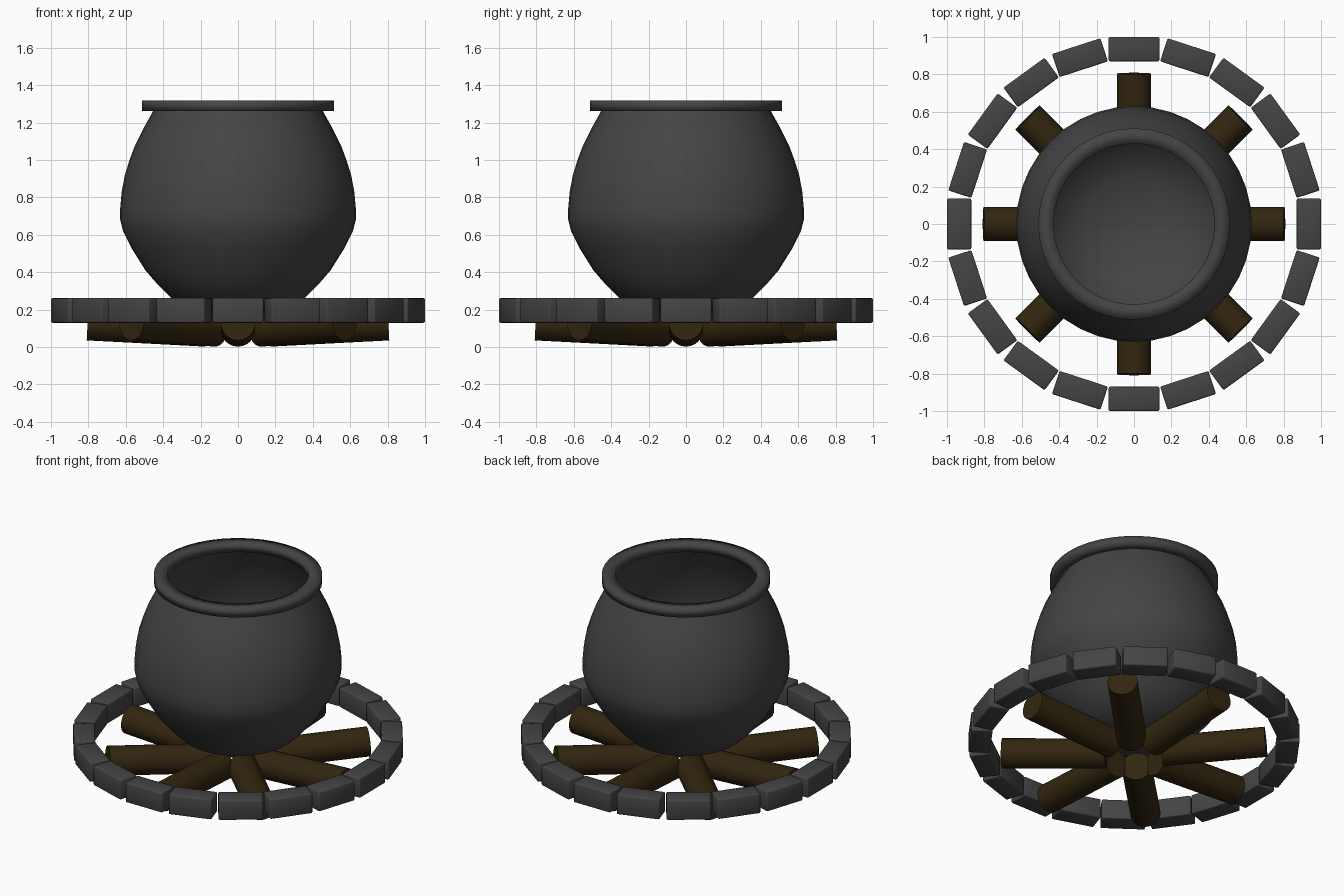
import bpy, bmesh, math
from mathutils import Matrix, Vector

if "Cube" in bpy.data.objects:
    bpy.data.objects.remove(bpy.data.objects["Cube"])


def material(name, rgb):
    m = bpy.data.materials.new(name)
    m.diffuse_color = (*rgb, 1)
    m.use_nodes = True
    m.node_tree.nodes["Principled BSDF"].inputs["Base Color"].default_value = m.diffuse_color
    return m


IRON = material("dark iron grey", (0.058, 0.058, 0.058))
WOOD = material("dark brown wood", (0.032, 0.019, 0.005))


def finish(name, bm, mat, smooth_angle=None):
    bmesh.ops.recalc_face_normals(bm, faces=bm.faces)
    me = bpy.data.meshes.new(name)
    bm.to_mesh(me)
    bm.free()
    me.materials.append(mat)
    ob = bpy.data.objects.new(name, me)
    bpy.context.collection.objects.link(ob)
    if smooth_angle:
        bpy.ops.object.select_all(action='DESELECT')
        ob.select_set(True)
        bpy.context.view_layer.objects.active = ob
        bpy.ops.object.shade_smooth_by_angle(angle=math.radians(smooth_angle))
    return ob


def lathe(name, profile, mat, smooth_angle, closed=False, steps=40):
    bm = bmesh.new()
    vs = [bm.verts.new((r, 0, z)) for r, z in profile]
    es = [bm.edges.new(p) for p in zip(vs, vs[1:])]
    if closed:
        es.append(bm.edges.new((vs[-1], vs[0])))
    bmesh.ops.spin(bm, geom=vs + es, cent=(0, 0, 0), axis=(0, 0, 1),
                   angle=math.tau, steps=steps, use_duplicate=False)
    bmesh.ops.remove_doubles(bm, verts=bm.verts, dist=1e-4)
    return finish(name, bm, mat, smooth_angle)


# Round pot body, open at the top
lathe("pot_body", [(0, 0.17), (0.12, 0.18), (0.25, 0.21), (0.355, 0.26), (0.43, 0.335),
                   (0.495, 0.41), (0.57, 0.53), (0.615, 0.62), (0.63, 0.68), (0.63, 0.74),
                   (0.622, 0.83), (0.605, 0.92), (0.58, 1.0), (0.55, 1.08),
                   (0.505, 1.17), (0.455, 1.26), (0.44, 1.29)], IRON, 60)

# Thick rim, softly shaded all round
lathe("pot_rim", [(0.43, 1.262), (0.512, 1.262), (0.512, 1.318), (0.43, 1.318)],
      IRON, 180, closed=True)

# Eight logs radiating from the middle, tilted up at the outer end
for i in range(8):
    bm = bmesh.new()
    tilt = math.radians(3)
    place = (Matrix.Rotation(i * math.tau / 8, 4, 'Z')
             @ Matrix.Translation(Vector((0.487, 0, 0.111)))
             @ Matrix.Rotation(math.pi / 2 - tilt, 4, 'Y'))
    bmesh.ops.create_cone(bm, cap_ends=True, segments=24, radius1=0.092,
                          radius2=0.092, depth=0.635, matrix=place)
    finish(f"log_{i + 1}", bm, WOOD, 40)

# Ring of twenty stone blocks
for i in range(20):
    bm = bmesh.new()
    bmesh.ops.create_cube(bm, size=1)
    bmesh.ops.scale(bm, vec=(0.13, 0.272, 0.132), verts=bm.verts)
    bmesh.ops.bevel(bm, geom=bm.edges[:], offset=0.008, segments=2,
                    profile=0.5, affect='EDGES')
    bmesh.ops.transform(bm, verts=bm.verts,
                        matrix=Matrix.Rotation(i * math.tau / 20, 4, 'Z')
                        @ Matrix.Translation(Vector((0.935, 0, 0.196))))
    finish(f"stone_{i + 1}", bm, IRON, 50)
